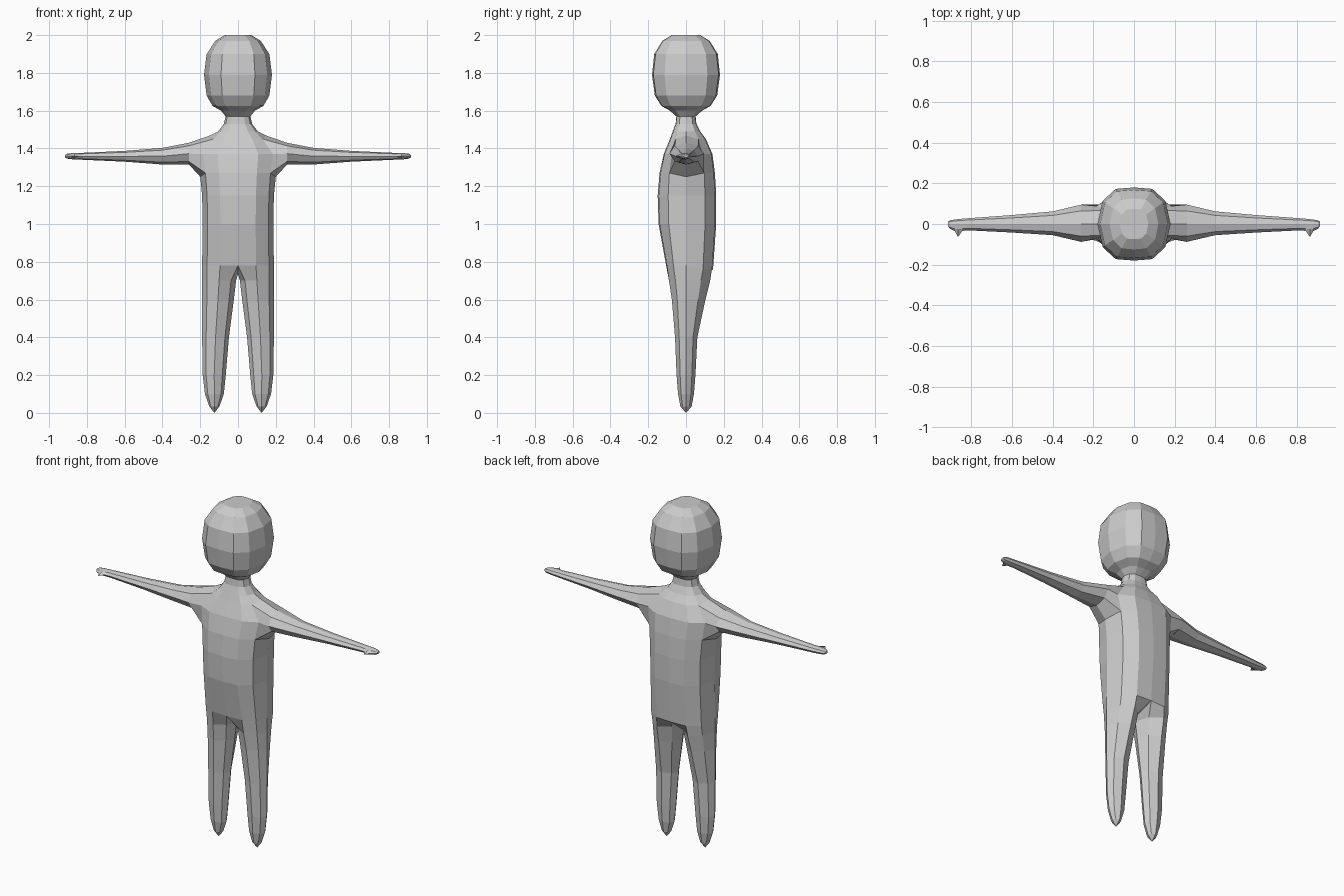
import bpy, bmesh

if "Cube" in bpy.data.objects:
    bpy.data.objects.remove(bpy.data.objects["Cube"])

bm = bmesh.new()

# Half of a rounded cross-section, front centre -> side -> back centre
SECTION = [(0, -1), (.5, -.96), (.86, -.63), (1, 0), (.86, .63), (.5, .96), (0, 1)]

# Torso, neck and head levels: z, half width, front depth, back depth
LEVELS = [
    (.78, .19, .105, .143), (1.0, .187, .145, .16), (1.15, .19, .15, .16),
    (1.27, .2, .14, .153), (1.37, .215, .118, .14), (1.45, .15, .085, .105),
    (1.49, .105, .07, .075), (1.53, .075, .055, .055), (1.57, .066, .051, .051),
    (1.60, .09, .085, .085), (1.625, .135, .13, .13), (1.68, .166, .165, .165),
    (1.79, .18, .18, .18), (1.9, .166, .168, .168), (1.97, .12, .125, .125),
    (2.0, .07, .075, .075)]
ARMPIT, MID, SHOULDER = 3, 4, 5

# Leg levels: z, inner x, outer x, front depth, back depth
LEG = [
    (.7, .01, .19, .09, .128), (.6, .022, .19, .075, .103), (.4, .048, .19, .058, .06),
    (.2, .065, .187, .05, .05), (.1, .075, .175, .042, .042), (.035, .098, .152, .03, .03)]

# Arm levels: x, bottom z, top z, front depth, back depth
ARM = [
    (.26, 1.315, 1.43, .088, .095), (.4, 1.315, 1.403, .055, .062),
    (.6, 1.33, 1.387, .042, .044), (.82, 1.34, 1.377, .031, .028),
    (.845, 1.341, 1.376, .034, .026), (.866, 1.342, 1.375, .064, .024),
    (.882, 1.343, 1.375, .035, .022), (.905, 1.346, 1.372, .024, .018),
    (.915, 1.352, 1.366, .012, .012)]
THUMB = 5


def bridge(a, b):
    """Join two closed rings with quads."""
    n = len(a)
    for i in range(n):
        j = (i + 1) % n
        bm.faces.new((a[i], a[j], b[j], b[i]))


# Torso, neck and head surface, leaving an opening for the arm
rows = []
for k, (z, w, f, b) in enumerate(LEVELS):
    row = []
    for c, (sx, sy) in enumerate(SECTION):
        if k == MID and c == 3:
            row.append(None)
            continue
        zz = z
        if c == 3:
            zz += {ARMPIT: -.02, SHOULDER: .018}.get(k, 0)
        if k == 0 and c > 3:
            zz -= .02
        row.append(bm.verts.new((sx * w, sy * (f if sy < 0 else b), zz)))
    rows.append(row)
for lo, hi in zip(rows, rows[1:]):
    for c in range(6):
        quad = (lo[c], lo[c + 1], hi[c + 1], hi[c])
        if None not in quad:
            bm.faces.new(quad)
bm.faces.new(rows[-1])

# Leg, starting from the hip ring closed by the crotch point
ring = rows[0] + [bm.verts.new((0, .015, .735))]
LEG_SECTION = [(.15, -.62), (.5, -1), (.85, -.62), (1, 0), (.85, .62), (.5, 1), (.15, .62), (0, 0)]
for z, x0, x1, f, b in LEG:
    new = [bm.verts.new((x0 + sx * (x1 - x0), sy * (f if sy < 0 else b), z)) for sx, sy in LEG_SECTION]
    bridge(ring, new)
    ring = new
tip = bm.verts.new((.125, 0, 0))
for i in range(8):
    bm.faces.new((ring[i], ring[(i + 1) % 8], tip))

# Arm, starting from the opening in the side of the torso
lo, mid, hi = rows[ARMPIT], rows[MID], rows[SHOULDER]
ring = [lo[2], lo[3], lo[4], mid[4], hi[4], hi[3], hi[2], mid[2]]
ARM_SECTION = [(-.68, -.72), (0, -1), (.68, -.72), (1, 0), (.68, .72), (0, 1), (-.68, .72), (-1, 0)]
for k, (x, z0, z1, f, b) in enumerate(ARM):
    zc, h = (z0 + z1) / 2, (z1 - z0) / 2
    new = []
    for sy, sz in ARM_SECTION:
        depth = f if sy < 0 else b
        if k == THUMB and -1 < sy < 0:
            depth = .036     # only the front point juts out as the thumb
        new.append(bm.verts.new((x, sy * depth, zc + sz * h)))
    bridge(ring, new)
    ring = new
bm.faces.new(ring)

# Mirror the half body across the centre plane
geom = bm.verts[:] + bm.edges[:] + bm.faces[:]
copy = bmesh.ops.duplicate(bm, geom=geom)["geom"]
for v in copy:
    if isinstance(v, bmesh.types.BMVert):
        v.co.x = -v.co.x
bmesh.ops.remove_doubles(bm, verts=bm.verts[:], dist=.0005)
bmesh.ops.recalc_face_normals(bm, faces=bm.faces[:])

mesh = bpy.data.meshes.new("body")
bm.to_mesh(mesh)
bm.free()
body = bpy.data.objects.new("body", mesh)
bpy.context.collection.objects.link(body)

grey = bpy.data.materials.new("light grey")
grey.diffuse_color = (.6, .6, .6, 1)
grey.use_nodes = True
grey.node_tree.nodes["Principled BSDF"].inputs["Base Color"].default_value = grey.diffuse_color
mesh.materials.append(grey)
